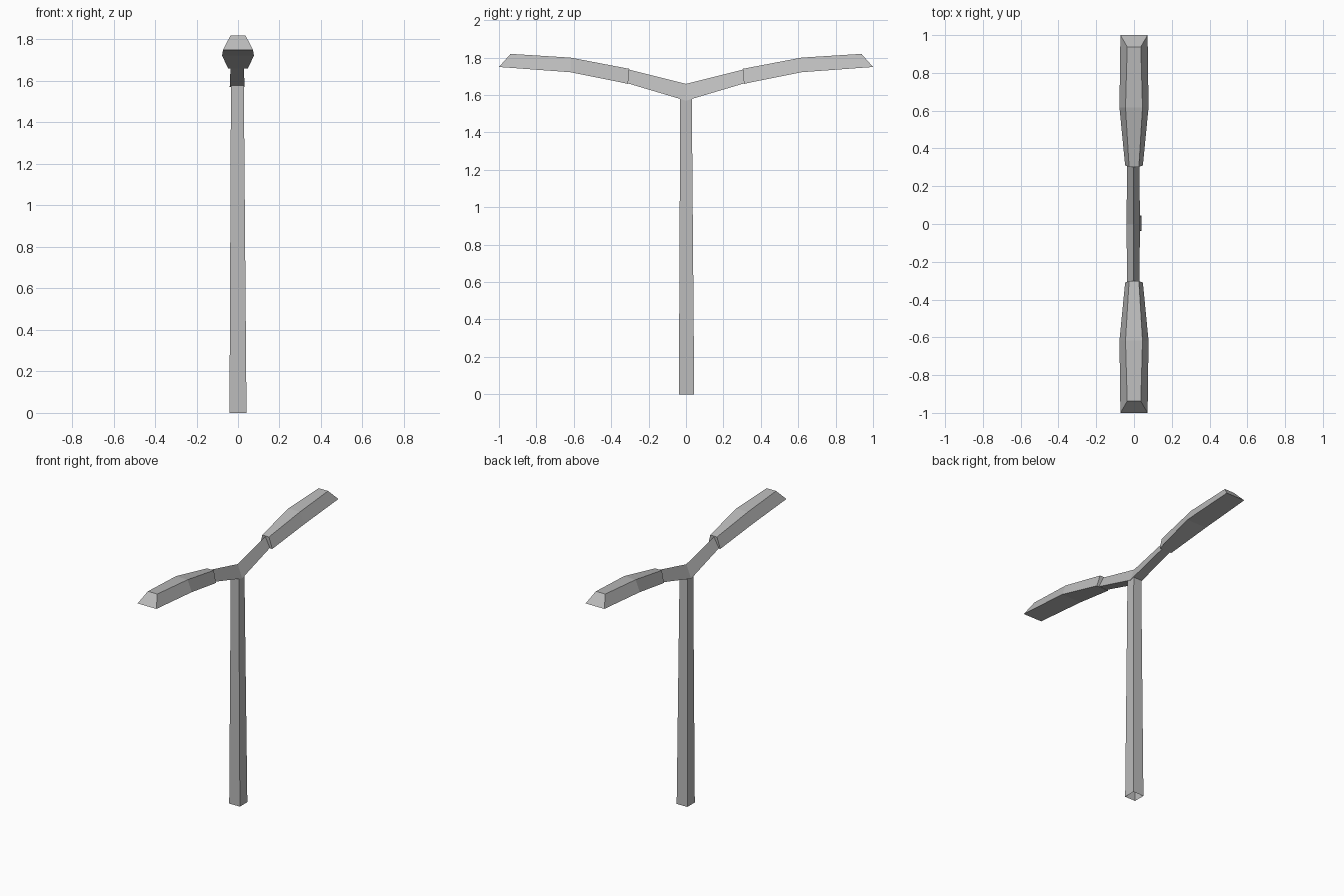
import bpy
import bmesh

cube = bpy.data.objects.get("Cube")
if cube:
    bpy.data.objects.remove(cube, do_unlink=True)

GREY = (0.5, 0.5, 0.5, 1)
metal = bpy.data.materials.new("grey metal")
metal.use_nodes = True
metal.diffuse_color = GREY
metal.node_tree.nodes["Principled BSDF"].inputs["Base Color"].default_value = GREY


def loft(name, rings, caps=(True, True)):
    """Skin a row of matching cross-sections into one flat-shaded part."""
    bm = bmesh.new()
    loops = [[bm.verts.new(p) for p in ring] for ring in rings]
    for a, b in zip(loops, loops[1:]):
        for i in range(len(a)):
            j = (i + 1) % len(a)
            bm.faces.new((a[i], a[j], b[j], b[i]))
    if caps[0]:
        bm.faces.new(loops[0])
    if caps[1]:
        bm.faces.new(loops[-1])
    bmesh.ops.recalc_face_normals(bm, faces=bm.faces)
    mesh = bpy.data.meshes.new(name)
    bm.to_mesh(mesh)
    bm.free()
    mesh.materials.append(metal)
    obj = bpy.data.objects.new(name, mesh)
    bpy.context.collection.objects.link(obj)
    return obj


def square(x, y, z, r):
    return [(x - r, y - r, z), (x + r, y - r, z), (x + r, y + r, z), (x - r, y + r, z)]


def triangle(y, half, low, high):
    return [(-half - 0.004, y, low), (half - 0.004, y, low), (-0.002, y, high)]


def trapezoid(side, low_y, low_z, low_half, top_y, top_z, top_half):
    return [(-low_half, side * low_y, low_z), (low_half, side * low_y, low_z),
            (top_half, side * top_y, top_z), (-top_half, side * top_y, top_z)]


# Tapered square pole, open at the foot
loft("pole", [square(0, 0.003, 0, 0.041), square(-0.003, 0, 1.58, 0.031)], (False, True))

# Ridged V-shaped arm carrying both lamps
loft("arm", [triangle(-0.32, 0.032, 1.665, 1.74),
             triangle(0, 0.036, 1.57, 1.66),
             triangle(0.32, 0.032, 1.665, 1.74)])

# Bent lamp heads with a bevelled outer end
for side, name in ((-1, "front_lamp"), (1, "back_lamp")):
    loft(name, [trapezoid(side, 0.31, 1.66, 0.047, 0.303, 1.74, 0.026),
                trapezoid(side, 0.617, 1.722, 0.077, 0.617, 1.80, 0.045),
                trapezoid(side, 1.0, 1.75, 0.072, 0.938, 1.82, 0.036)])
